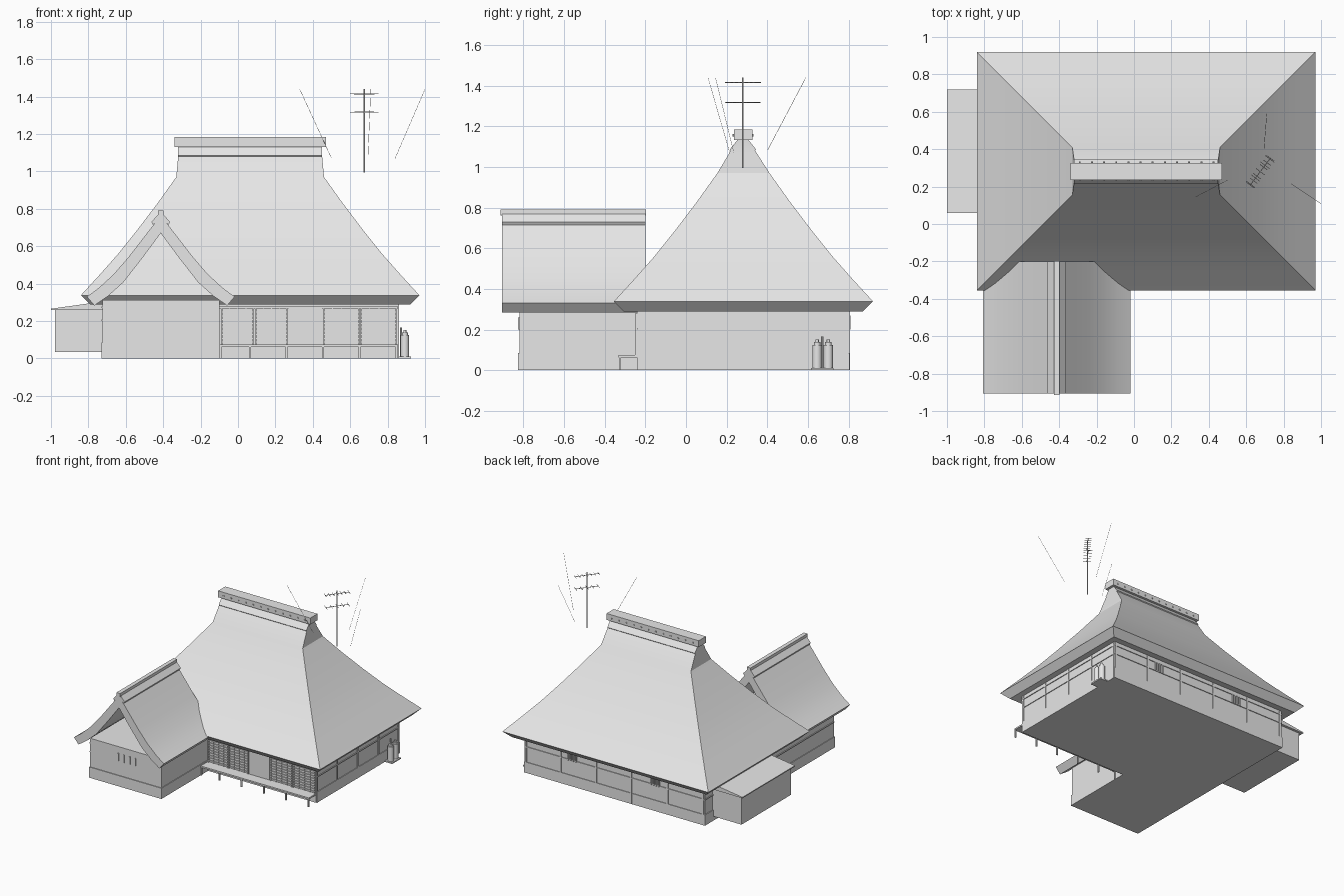
import bpy, bmesh, math
from mathutils import Vector

if "Cube" in bpy.data.objects:
    bpy.data.objects.remove(bpy.data.objects["Cube"])

grey = bpy.data.materials.new("light_grey")
grey.diffuse_color = (0.8, 0.8, 0.8, 1)
grey.use_nodes = True
grey.node_tree.nodes["Principled BSDF"].inputs["Base Color"].default_value = grey.diffuse_color


def finish(name, bm, smooth=False):
    bmesh.ops.recalc_face_normals(bm, faces=bm.faces)
    me = bpy.data.meshes.new(name)
    bm.to_mesh(me)
    bm.free()
    me.materials.append(grey)
    ob = bpy.data.objects.new(name, me)
    bpy.context.collection.objects.link(ob)
    if smooth:
        me.shade_smooth()
        me.set_sharp_from_angle(angle=math.radians(30))
    return ob


def boxes(name, items):
    """Each item is (x0, x1, y0, y1, z0, z1)."""
    bm = bmesh.new()
    for x0, x1, y0, y1, z0, z1 in items:
        vs = bmesh.ops.create_cube(bm, size=1)["verts"]
        for v in vs:
            v.co = ((x0 + x1) / 2 + v.co.x * (x1 - x0),
                    (y0 + y1) / 2 + v.co.y * (y1 - y0),
                    (z0 + z1) / 2 + v.co.z * (z1 - z0))
    return finish(name, bm)


def prism(name, pts, axis, a, b, smooth=False):
    """Extrude a section of (horizontal, z) points along x or y."""
    bm = bmesh.new()
    at = (lambda p, t: (t, p[0], p[1])) if axis == "x" else (lambda p, t: (p[0], t, p[1]))
    r0 = [bm.verts.new(at(p, a)) for p in pts]
    r1 = [bm.verts.new(at(p, b)) for p in pts]
    n = len(pts)
    for i in range(n):
        j = (i + 1) % n
        bm.faces.new((r0[i], r0[j], r1[j], r1[i]))
    bm.faces.new(r0)
    bm.faces.new(r1)
    return finish(name, bm, smooth)


def rods(name, items, sides=8):
    """Each item is (start, end, radius)."""
    bm = bmesh.new()
    for p, q, r in items:
        p, q = Vector(p), Vector(q)
        d = q - p
        vs = bmesh.ops.create_cone(bm, cap_ends=True, segments=sides, radius1=r,
                                   radius2=r, depth=d.length)["verts"]
        rot = d.to_track_quat("Z", "Y")
        for v in vs:
            v.co = rot @ v.co + (p + q) / 2
    return finish(name, bm, sides > 6)


# Main thatched roof: rectangular rings (x0, x1, y0, y1, z) from soffit to ridge
X0, X1, Y0, Y1 = -0.84, 0.97, -0.355, 0.92
rings = [(X0 + i, X1 - i, Y0 + i, Y1 - i, z) for i, z in
         ((0.14, 0.31), (0.05, 0.288), (0, 0.338), (0.1, 0.447), (0.2, 0.56),
          (0.3, 0.685), (0.41, 0.83), (0.51, 0.97))]
rings += [(-0.32, 0.45, 0.22, 0.34, 1.08), (-0.32, 0.45, 0.275, 0.285, 1.135)]
bm = bmesh.new()
loops = [[bm.verts.new(c) for c in ((a, c, z), (b, c, z), (b, d, z), (a, d, z))]
         for a, b, c, d, z in rings]
for lo, hi in zip(loops, loops[1:]):
    for i in range(4):
        j = (i + 1) % 4
        bm.faces.new((lo[i], lo[j], hi[j], hi[i]))
bm.faces.new(loops[0])
bm.faces.new(loops[-1])
finish("main_roof", bm, True)

# Main ridge: flared cover, box cap and rows of studs
prism("ridge_cover", [(0.215, 1.085), (0.228, 1.07), (0.28, 1.12), (0.332, 1.07),
                      (0.345, 1.085), (0.305, 1.135), (0.255, 1.135)], "x", -0.32, 0.45)
boxes("ridge_cap", [(-0.34, 0.47, 0.236, 0.326, 1.132, 1.183)])
rods("ridge_studs", [((x, 0.229, 1.155), (x, 0.333, 1.155), 0.006)
                     for x in [-0.29 + 0.065 * i for i in range(12)]], 6)

# Wing roof: curved gable section open at the ends, mirrored about its ridge
CX = -0.413
outer = [(0.395, 0.33), (0.33, 0.378), (0.25, 0.452), (0.17, 0.545), (0.085, 0.655), (0, 0.765)]
inner = [(0, 0.67), (0.1, 0.535), (0.2, 0.407), (0.28, 0.335), (0.355, 0.283)]
half = outer + inner
section = [(CX + x, z) for x, z in half] + [(CX - x, z) for x, z in reversed(half) if x > 0]
# order the outline: right outer, left outer, left inner, right inner
section = ([(CX + x, z) for x, z in outer] + [(CX - x, z) for x, z in reversed(outer[:-1])]
           + [(CX - x, z) for x, z in reversed(inner)] + [(CX + x, z) for x, z in inner[1:]])
prism("wing_roof", section, "y", -0.905, -0.2, True)
prism("wing_ridge_cover", [(CX - 0.05, 0.73), (CX - 0.042, 0.715), (CX, 0.755),
                           (CX + 0.042, 0.715), (CX + 0.05, 0.73), (CX + 0.016, 0.768),
                           (CX - 0.016, 0.768)], "y", -0.905, -0.2)
boxes("wing_ridge_cap", [(CX - 0.016, CX + 0.016, -0.913, -0.197, 0.762, 0.79)])

# Walls and foundation bands
boxes("main_walls", [(-0.725, 0.855, -0.24, 0.8, 0, 0.312)])
boxes("wing_walls", [(-0.725, -0.1, -0.82, -0.2, 0, 0.312)])
boxes("foundation_band", [(-0.73, 0.86, -0.235, 0.805, 0, 0.085),
                          (-0.73, -0.095, -0.826, -0.2, 0, 0.085)])

# Timber posts and rails on the right, back and left walls
P = 0.006
timber = []
for y in (-0.23, 0.02, 0.28, 0.54, 0.79):
    timber.append((0.85, 0.855 + P, y - 0.007, y + 0.007, 0, 0.3))
for x in (-0.71, -0.4, -0.08, 0.23, 0.54, 0.845):
    timber.append((x - 0.007, x + 0.007, 0.79, 0.8 + P, 0, 0.3))
for z in (0.2, 0.27):
    timber += [(0.85, 0.855 + P, -0.24, 0.8, z, z + 0.008),
               (-0.725, 0.855, 0.79, 0.8 + P, z, z + 0.008),
               (-0.725 - P, -0.72, -0.82, 0.8, z, z + 0.008)]
boxes("wall_timbers", timber)

# Slatted vents on the back wall and wing front
slats = [(x + 0.022 * i, x + 0.022 * i + 0.008, 0.8, 0.8 + 0.01, 0.2, 0.27)
         for x in (-0.33, 0.4) for i in range(4)]
slats += [(-0.48 + 0.05 * i, -0.472 + 0.05 * i, -0.826, -0.82, 0.2, 0.26) for i in range(4)]
boxes("vent_slats", slats)

# Lattice doors with a plain centre panel, and a lintel above
lattice = [(-0.1, 0.855, -0.25, -0.24, 0.268, 0.278)]
for a, b in ((-0.09, 0.085), (0.09, 0.265), (0.455, 0.65), (0.655, 0.85)):
    lattice += [(x, x + 0.008, -0.25, -0.24, 0.07, 0.268) for x in (a, b - 0.008)]
    lattice += [(a + (b - a) * t / 4, a + (b - a) * t / 4 + 0.003, -0.246, -0.24, 0.07, 0.268)
                for t in range(1, 4)]
    lattice += [(a, b, -0.247, -0.24, 0.085 + 0.02 * k, 0.09 + 0.02 * k) for k in range(9)]
boxes("lattice_doors", lattice)
boxes("centre_panel", [(0.27, 0.45, -0.245, -0.24, 0.07, 0.268)])

# Veranda deck on short posts
boxes("veranda_deck", [(-0.1, 0.855, -0.332, -0.235, 0.062, 0.074)])
boxes("veranda_posts", [(x - 0.005, x + 0.005, -0.33, -0.32, 0, 0.064)
                        for x in (-0.093, 0.065, 0.26, 0.455, 0.65, 0.848)])

# Lean-to shed on the left with a sloping roof
boxes("shed_walls", [(-0.978, -0.72, 0.08, 0.7, 0.035, 0.262)])
prism("shed_roof", [(-1.0, 0.258), (-1.0, 0.266), (-0.72, 0.305), (-0.72, 0.26)],
      "y", 0.06, 0.72)

# Gas bottles with valves on a small base
boxes("bottle_base", [(0.855, 0.925, 0.615, 0.725, 0, 0.01)])
bottles = []
for y in (0.645, 0.7):
    bottles += [((0.892, y, 0.01), (0.892, y, 0.125), 0.023),
                ((0.892, y, 0.125), (0.892, y, 0.138), 0.016),
                ((0.892, y, 0.138), (0.892, y, 0.152), 0.008)]
rods("gas_bottles", bottles, 16)
rods("gas_pipe", [((0.872, 0.672, 0.01), (0.872, 0.672, 0.165), 0.005)])

# Aerial: mast, two diagonal booms and cross elements
base = Vector((0.675, 0.28, 0))
along = Vector((0.6, 0.8, 0))
across = Vector((0.8, -0.6, 0))
aerial = [((0.675, 0.28, 0.995), (0.675, 0.28, 1.44), 0.004)]
for z, h, n, w in ((1.415, 0.09, 7, 0.025), (1.317, 0.085, 5, 0.03)):
    c = base + Vector((0, 0, z))
    aerial.append((c - along * h, c + along * h, 0.0025))
    for i in range(n):
        m = c + along * h * (2 * i / (n - 1) - 1)
        aerial.append((m - across * w, m + across * w, 0.002))
rods("aerial", aerial, 6)

# Thin stay wires
rods("stay_wires", [((0.33, 0.145, 1.44), (0.5, 0.235, 1.07), 0.001),
                    ((1.0, 0.108, 1.44), (0.84, 0.215, 1.07), 0.001),
                    ((0.71, 0.59, 1.44), (0.695, 0.4, 1.08), 0.001)], 4)
